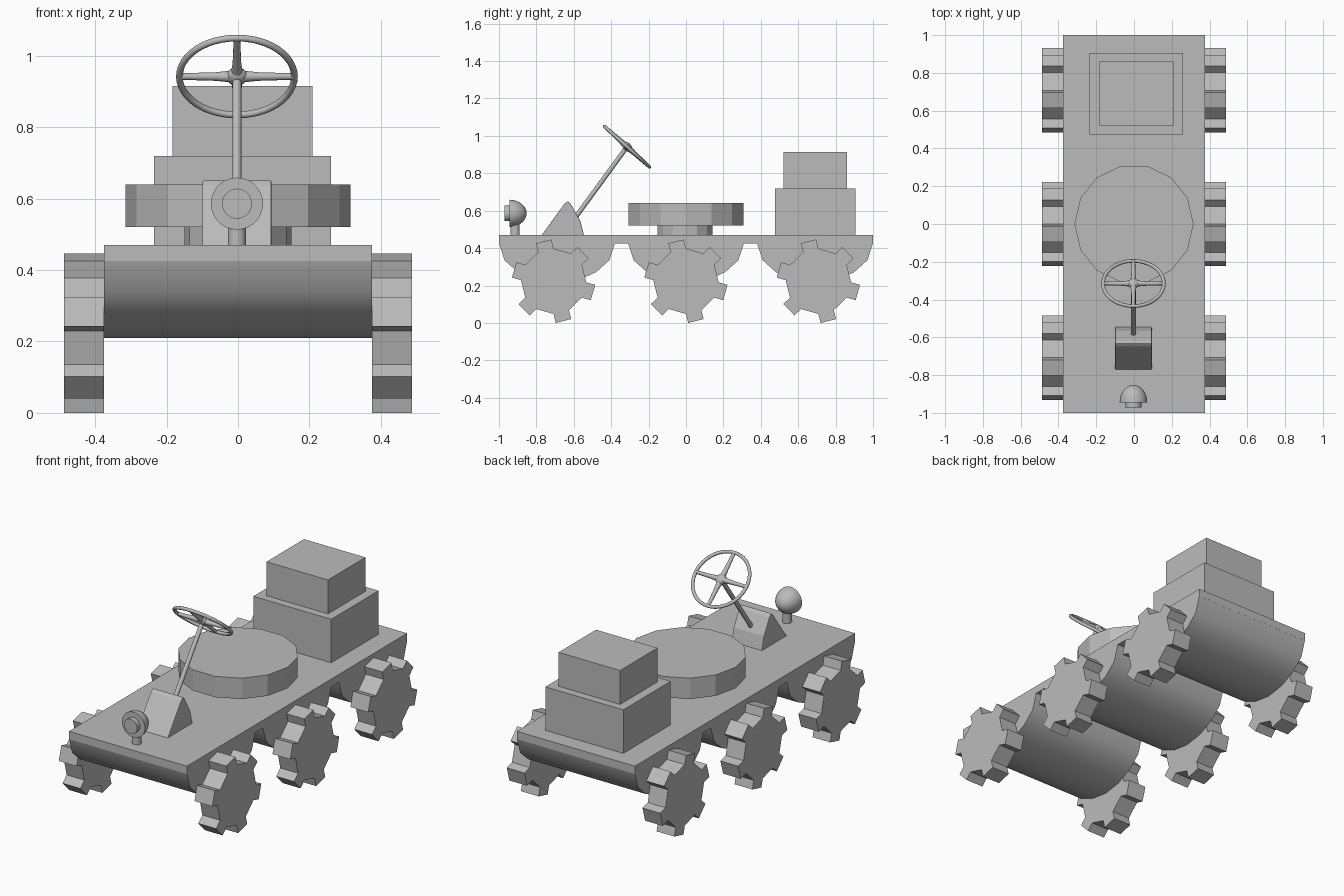
import bpy, bmesh, math
from mathutils import Vector, Matrix

if "Cube" in bpy.data.objects:
    bpy.data.objects.remove(bpy.data.objects["Cube"])

GREY = (0.5, 0.5, 0.5, 1)
paint = bpy.data.materials.new("plain_grey")
paint.use_nodes = True
paint.diffuse_color = GREY
paint.node_tree.nodes["Principled BSDF"].inputs["Base Color"].default_value = GREY


def finish(name, bm, smooth=False):
    bmesh.ops.recalc_face_normals(bm, faces=bm.faces)
    mesh = bpy.data.meshes.new(name)
    bm.to_mesh(mesh)
    bm.free()
    mesh.materials.append(paint)
    ob = bpy.data.objects.new(name, mesh)
    bpy.context.collection.objects.link(ob)
    if smooth:
        bpy.ops.object.select_all(action='DESELECT')
        ob.select_set(True)
        bpy.context.view_layer.objects.active = ob
        bpy.ops.object.shade_smooth_by_angle(angle=math.radians(40))
    return ob


def prism(name, outline, x0, x1, smooth=False, bevel=0):
    """Extrude a (y, z) outline along x."""
    bm = bmesh.new()
    face = bm.faces.new([bm.verts.new((x0, y, z)) for y, z in outline])
    new = bmesh.ops.extrude_face_region(bm, geom=[face])["geom"]
    bmesh.ops.translate(bm, vec=(x1 - x0, 0, 0),
                        verts=[v for v in new if isinstance(v, bmesh.types.BMVert)])
    if bevel:
        bmesh.ops.bevel(bm, geom=bm.edges[:], offset=bevel, segments=2,
                        affect='EDGES', profile=0.5)
    return finish(name, bm, smooth)


def box(name, x0, x1, y0, y1, z0, z1):
    return prism(name, [(y0, z0), (y1, z0), (y1, z1), (y0, z1)], x0, x1)


def lathe(name, profile, origin, axis, sides, smooth=True):
    """Turn a (radius, height) profile about an axis through origin."""
    turn = Vector(axis).to_track_quat('Z', 'Y').to_matrix().to_4x4()
    place = Matrix.Translation(origin) @ turn
    bm = bmesh.new()
    rings = []
    for r, h in profile:
        rings.append([bm.verts.new(place @ Vector((
            r * math.cos(math.tau * i / sides), r * math.sin(math.tau * i / sides), h)))
            for i in range(sides)])
    for a, b in zip(rings, rings[1:]):
        for i in range(sides):
            j = (i + 1) % sides
            bm.faces.new((a[i], a[j], b[j], b[i]))
    bm.faces.new(rings[0])
    bm.faces.new(rings[-1])
    return finish(name, bm, smooth)


# Deck with three rounded hull pods underneath
box("deck", -0.375, 0.375, -1, 1, 0.425, 0.47)
half = [(0.31, 0.426), (0.28, 0.335), (0.21, 0.272), (0.11, 0.226)]
pod = [(-y, z) for y, z in half] + [(0, 0.21)] + [(y, z) for y, z in reversed(half)]
for label, cy in (("front", -0.69), ("middle", 0), ("rear", 0.69)):
    prism(label + "_hull_pod", [(cy + y, z) for y, z in pod], -0.375, 0.375, smooth=True)

# Six cogged wheels, each with six square teeth
for label, cy in (("front", -0.708), ("middle", 0), ("rear", 0.708)):
    cog = []
    for k in range(6):
        mid = 104 + 60 * k
        for radius, offset in ((0.175, -14), (0.2235, -11), (0.2235, 11), (0.175, 14)):
            a = math.radians(mid + offset)
            cog.append((cy + radius * math.cos(a), 0.223 + radius * math.sin(a)))
    for side, x0, x1 in (("right", -0.488, -0.375), ("left", 0.375, 0.488)):
        prism(f"{label}_{side}_wheel", cog, x0, x1)

# Stacked cargo boxes at the rear
box("lower_cargo_box", -0.235, 0.26, 0.475, 0.905, 0.47, 0.72)
box("upper_cargo_box", -0.183, 0.208, 0.52, 0.86, 0.72, 0.915)

# Round seat on a short pedestal
lathe("seat_pedestal", [(0.15, 0.46), (0.15, 0.53)], (0, -0.005, 0), (0, 0, 1), 14, False)
lathe("seat", [(0.315, 0.52), (0.315, 0.64)], (0, 0, 0), (0, 0, 1), 14, False)

# Wedge-shaped steering box
wedge = [(-0.775, 0.465), (-0.65, 0.637), (-0.632, 0.652), (-0.617, 0.637),
         (-0.565, 0.545), (-0.545, 0.465)]
prism("steering_box", wedge, -0.1, 0.094, bevel=0.004)

# Steering column, hub, rim and four tapering spokes
hub = Vector((-0.003, -0.315, 0.942))
foot = Vector((-0.003, -0.6, 0.552))
column = hub - foot
lathe("steering_column", [(0.0125, 0), (0.0125, column.length)], foot, column, 16)
normal = Vector((0, 0.669, 0.743))
arc = [math.radians(a) for a in range(-85, 86, 17)]
lathe("steering_hub", [(0.03 * math.cos(a), 0.022 * math.sin(a)) for a in arc],
      hub, normal, 20)
rim_ring = [math.tau * i / 10 for i in range(11)]
lathe_rim = bmesh.new()
turn = Matrix.Translation(hub) @ normal.to_track_quat('Z', 'Y').to_matrix().to_4x4()
section = [lathe_rim.verts.new(turn @ Vector((0.161 + 0.0095 * math.cos(a), 0,
                                              0.0095 * math.sin(a))))
           for a in rim_ring[:-1]]
loop = [lathe_rim.edges.new((section[i - 1], section[i])) for i in range(len(section))]
bmesh.ops.spin(lathe_rim, geom=section + loop, cent=hub, axis=normal, angle=math.tau,
               steps=48, use_merge=True)
bmesh.ops.remove_doubles(lathe_rim, verts=lathe_rim.verts[:], dist=0.0001)
finish("steering_rim", lathe_rim, True)
across = Vector((1, 0, 0))
along = normal.cross(across)
for label, way in (("left", across), ("right", -across), ("upper", along), ("lower", -along)):
    lathe(label + "_spoke", [(0.017, 0.01), (0.012, 0.06), (0.009, 0.16)], hub, way, 12)

# Headlamp: domed shell, raised lens and stem
lamp = (-0.003, -0.945, 0.586)
dome = [math.radians(a) for a in range(0, 89, 11)]
lathe("lamp_shell", [(0.073 * math.cos(a), 0.093 * math.sin(a)) for a in dome],
      lamp, (0, 1, 0), 28)
lathe("lamp_lens", [(0.042, -0.005), (0.042, 0.026)], lamp, (0, -1, 0), 28)
lathe("lamp_stem", [(0.025, 0.46), (0.025, 0.56)], (-0.003, -0.914, 0), (0, 0, 1), 20)
